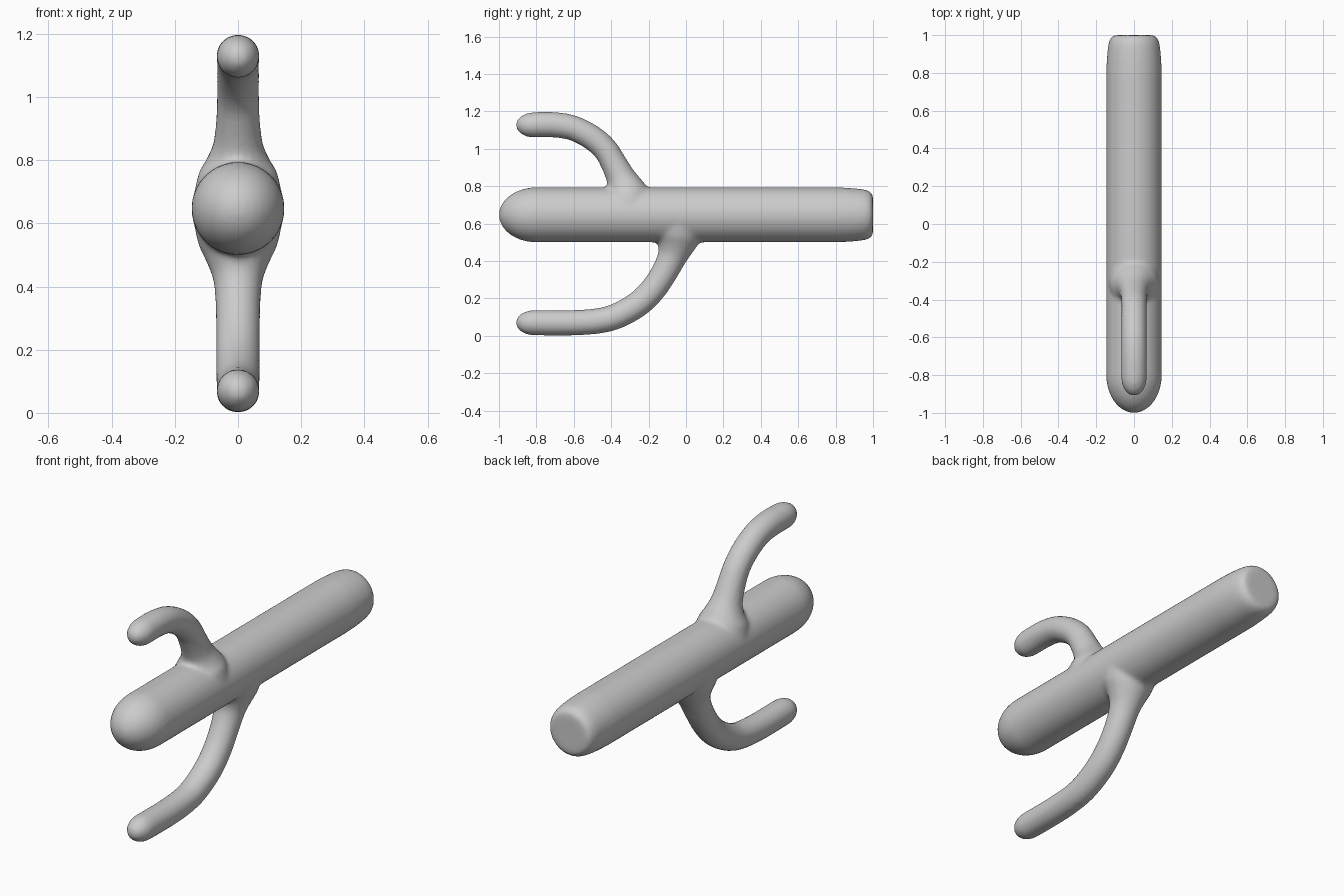
import bpy, bmesh
from math import sin, cos, pi, sqrt
from mathutils import Vector

if "Cube" in bpy.data.objects:
    bpy.data.objects.remove(bpy.data.objects["Cube"])

STEPS, SIDES = 5, 40


def catmull(pts):
    """Smoothly interpolate (y, z, radius) points."""
    p = [Vector(q) for q in pts]
    p = [p[0] * 2 - p[1]] + p + [p[-1] * 2 - p[-2]]
    out = []
    for a, b, c, d in zip(p, p[1:], p[2:], p[3:]):
        for i in range(STEPS):
            t = i / STEPS
            out.append(0.5 * (2 * b + (c - a) * t + (2 * a - 5 * b + 4 * c - d) * t * t
                              + (3 * b - a - 3 * c + d) * t ** 3))
    return out + [p[-2]]


def sweep(bm, stations):
    """Closed round tube along stations (y, z, radius) in the x = 0 plane."""
    rings = []
    for i, (y, z, r) in enumerate(stations):
        a, b = stations[max(i - 1, 0)], stations[min(i + 1, len(stations) - 1)]
        t = Vector((0, b[0] - a[0], b[1] - a[1])).normalized()
        n = Vector((0, -t.z, t.y))
        rings.append([bm.verts.new(Vector((r * cos(k * 2 * pi / SIDES), y, z))
                                   + n * r * sin(k * 2 * pi / SIDES)) for k in range(SIDES)])
    for r0, r1 in zip(rings, rings[1:]):
        for k in range(SIDES):
            j = (k + 1) % SIDES
            bm.faces.new((r0[k], r0[j], r1[j], r1[k]))
    bm.faces.new(rings[0][::-1])
    bm.faces.new(rings[-1])


bm = bmesh.new()

# trunk: long domed nose, straight body, softly rounded flat end
R, ZC = 0.147, 0.647
trunk = [(-1 + 0.2 * (1 - cos(a)), ZC, max(R * sin(a), 0.003))
         for a in [i * pi / 28 for i in range(15)]]
trunk += [(0.8, ZC, R), (0.87, ZC, 0.144), (0.93, ZC, 0.139), (0.965, ZC, 0.133),
          (0.985, ZC, 0.124), (0.997, ZC, 0.108), (1.0, ZC, 0.09)]
sweep(bm, trunk)


def arm(path, zt):
    # rounded tip, then the bend, then the flare into the trunk
    tip = [(-0.91 + 0.1 * (1 - cos(a)), zt, max(0.068 * sin(a), 0.003))
           for a in [i * pi / 16 for i in range(8)]]
    sweep(bm, tip + catmull(path))


# upper arm
arm([(-0.80, 1.129, 0.068), (-0.70, 1.128, 0.068), (-0.60, 1.110, 0.067),
     (-0.50, 1.058, 0.067), (-0.43, 0.995, 0.067), (-0.385, 0.92, 0.070),
     (-0.350, 0.85, 0.079), (-0.330, 0.80, 0.100), (-0.32, 0.76, 0.124),
     (-0.31, 0.70, 0.138)], 1.127)
# lower arm
arm([(-0.80, 0.070, 0.068), (-0.60, 0.070, 0.068), (-0.45, 0.083, 0.068),
     (-0.35, 0.115, 0.069), (-0.25, 0.175, 0.070), (-0.175, 0.25, 0.070),
     (-0.115, 0.34, 0.071), (-0.075, 0.42, 0.078), (-0.055, 0.48, 0.100),
     (-0.045, 0.53, 0.124), (-0.04, 0.59, 0.138)], 0.070)

bmesh.ops.recalc_face_normals(bm, faces=bm.faces)
me = bpy.data.meshes.new("cactus")
bm.to_mesh(me)
bm.free()
cactus = bpy.data.objects.new("cactus", me)
bpy.context.collection.objects.link(cactus)

# fuse the three tubes into one skin and soften the joints
remesh = cactus.modifiers.new("fuse", 'REMESH')
remesh.mode = 'VOXEL'
remesh.voxel_size = 0.012
remesh.use_smooth_shade = True
soften = cactus.modifiers.new("soften", 'SMOOTH')
soften.factor = 0.5
soften.iterations = 6
for p in me.polygons:
    p.use_smooth = True
